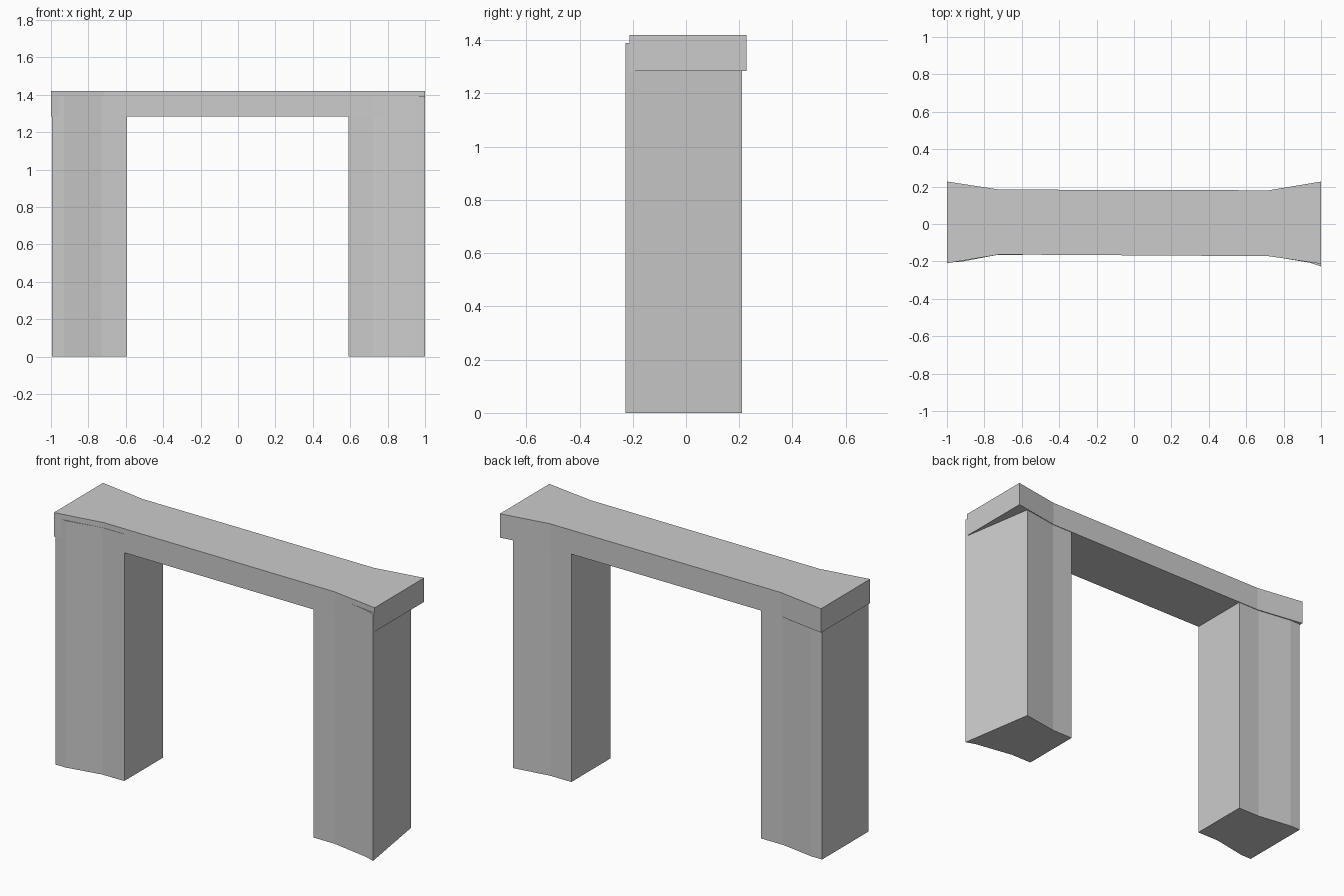
import bpy
import bmesh

cube = bpy.data.objects.get("Cube")
if cube:
    bpy.data.objects.remove(cube, do_unlink=True)

# Single plain stone colour
stone = bpy.data.materials.new("light_grey_stone")
stone.use_nodes = True
colour = (0.6, 0.6, 0.6, 1)
stone.diffuse_color = colour
stone.node_tree.nodes["Principled BSDF"].inputs["Base Color"].default_value = colour


def prism(name, outline, bottom, top):
    """Extrude a plan outline (counter-clockwise from above) upward."""
    bm = bmesh.new()
    base = bm.faces.new([bm.verts.new((x, y, bottom)) for x, y in outline])
    grown = bmesh.ops.extrude_face_region(bm, geom=[base], use_keep_orig=True)
    upper = [v for v in grown["geom"] if isinstance(v, bmesh.types.BMVert)]
    bmesh.ops.translate(bm, verts=upper, vec=(0, 0, top - bottom))
    bmesh.ops.recalc_face_normals(bm, faces=bm.faces)
    mesh = bpy.data.meshes.new(name)
    bm.to_mesh(mesh)
    bm.free()
    mesh.materials.append(stone)
    obj = bpy.data.objects.new(name, mesh)
    bpy.context.collection.objects.link(obj)
    return obj


# Legs, flared outward, their tops buried in the lintel
prism("right_leg", [
    (-0.995, -0.203), (-0.93, -0.203), (-0.73, -0.165), (-0.593, -0.165),
    (-0.593, 0.18), (-0.73, 0.18), (-0.93, 0.21), (-0.995, 0.21)], 0, 1.39)
prism("left_leg", [
    (0.59, -0.17), (0.72, -0.17), (0.94, -0.207), (1, -0.227),
    (0.93, 0.21), (0.72, 0.177), (0.59, 0.177)], 0, 1.39)

# Lintel with flared ends
prism("lintel", [
    (-1, -0.21), (-0.72, -0.163), (0.72, -0.172), (1, -0.213),
    (1, 0.227), (0.72, 0.18), (-0.72, 0.184), (-1, 0.227)], 1.285, 1.42)
